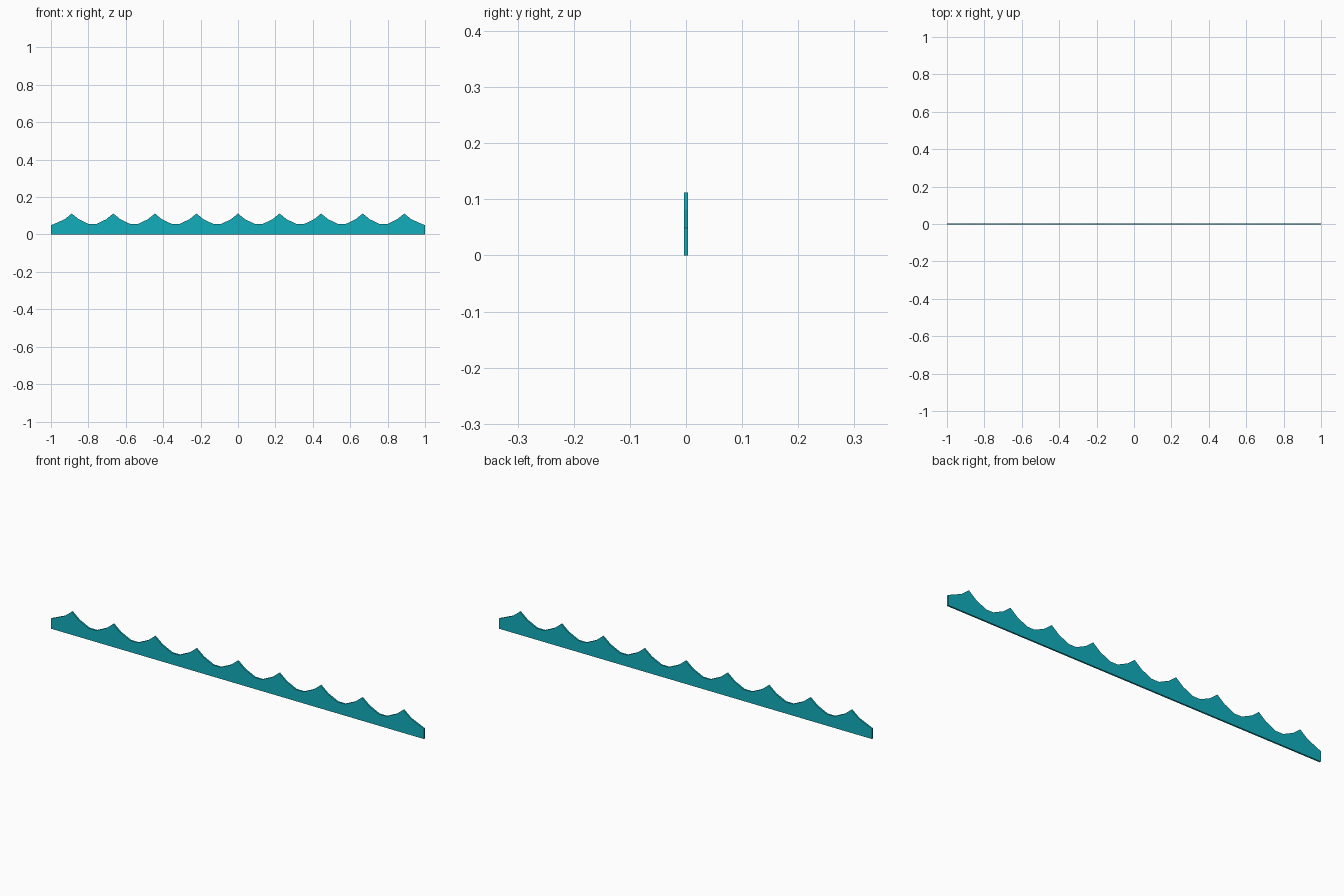
import bpy
import bmesh

if "Cube" in bpy.data.objects:
    bpy.data.objects.remove(bpy.data.objects["Cube"])

COUNT = 9
PITCH = 2.0 / COUNT
HALF_Y = 0.004

# Top outline: one pointed crest repeated along the strip, flat valleys between
top = [(-1.0, 0.049)]
for i in range(COUNT):
    cx = -1.0 + PITCH * (i + 0.5)
    if i > 0:
        top.append((cx - 0.091, 0.056))
    top += [(cx - 0.038, 0.081), (cx, 0.112), (cx + 0.038, 0.081)]
    if i < COUNT - 1:
        top.append((cx + 0.091, 0.056))
top.append((1.0, 0.049))
outline = [(1.0, 0.0)] + top[::-1] + [(-1.0, 0.0)]

# Thin strip extruded front to back
bm = bmesh.new()
face = bm.faces.new([bm.verts.new((x, -HALF_Y, z)) for x, z in outline])
ext = bmesh.ops.extrude_face_region(bm, geom=[face])
moved = [v for v in ext["geom"] if isinstance(v, bmesh.types.BMVert)]
bmesh.ops.translate(bm, verts=moved, vec=(0, 2 * HALF_Y, 0))
bmesh.ops.recalc_face_normals(bm, faces=bm.faces)
mesh = bpy.data.meshes.new("scalloped_trim")
bm.to_mesh(mesh)
bm.free()

trim = bpy.data.objects.new("scalloped_trim", mesh)
bpy.context.collection.objects.link(trim)

# Teal paint
teal = bpy.data.materials.new("teal")
teal.diffuse_color = (0.006, 0.42, 0.50, 1.0)
teal.use_nodes = True
teal.node_tree.nodes["Principled BSDF"].inputs["Base Color"].default_value = teal.diffuse_color
mesh.materials.append(teal)
